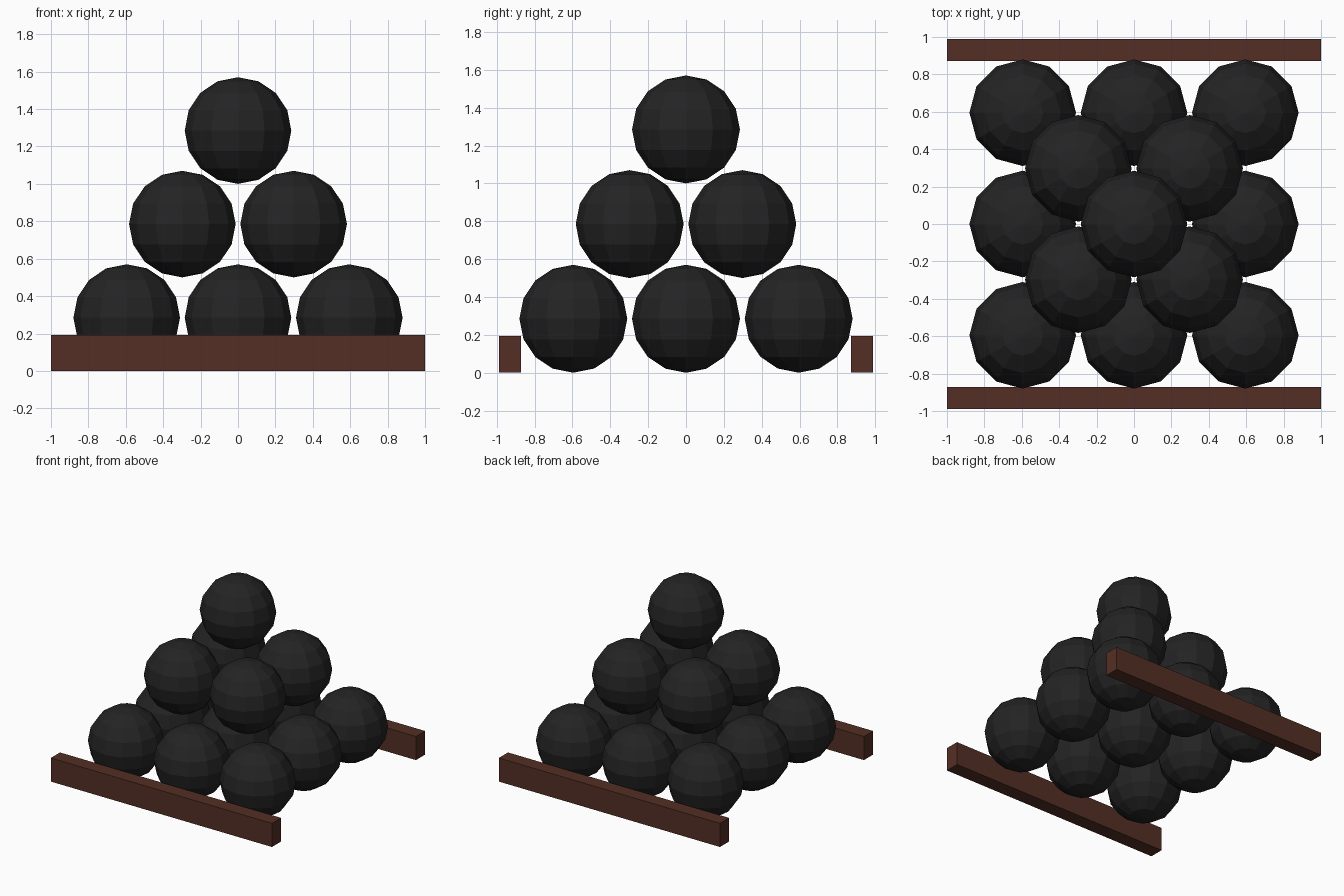
import bpy

if "Cube" in bpy.data.objects:
    bpy.data.objects.remove(bpy.data.objects["Cube"])

RADIUS = 0.285
SPACING = 0.595   # distance between neighbouring balls
LAYER = 0.50      # height between layers


def material(name, rgb):
    m = bpy.data.materials.new(name)
    m.diffuse_color = (*rgb, 1.0)
    m.use_nodes = True
    m.node_tree.nodes["Principled BSDF"].inputs["Base Color"].default_value = m.diffuse_color
    return m


iron = material("black iron", (0.017, 0.017, 0.017))
wood = material("dark brown wood", (0.088, 0.028, 0.018))


def ball(name, loc):
    bpy.ops.mesh.primitive_uv_sphere_add(segments=12, ring_count=8,
                                         radius=RADIUS, location=loc)
    o = bpy.context.object
    o.name = name
    o.data.materials.append(iron)


def plank(name, y):
    bpy.ops.mesh.primitive_cube_add(size=1, location=(0, y, 0.0965))
    o = bpy.context.object
    o.name = name
    o.scale = (2.0, 0.118, 0.193)
    bpy.ops.object.transform_apply(location=False, rotation=False, scale=True)
    o.data.materials.append(wood)


# Pyramid of balls: 3x3, 2x2, then one on top
for level, n in enumerate((3, 2, 1)):
    for i in range(n):
        for j in range(n):
            ball(f"ball_{level}_{i}_{j}",
                 ((i - (n - 1) / 2) * SPACING,
                  (j - (n - 1) / 2) * SPACING,
                  RADIUS + level * LAYER))

# Retaining planks at front and back
plank("front_plank", -0.93)
plank("back_plank", 0.93)
